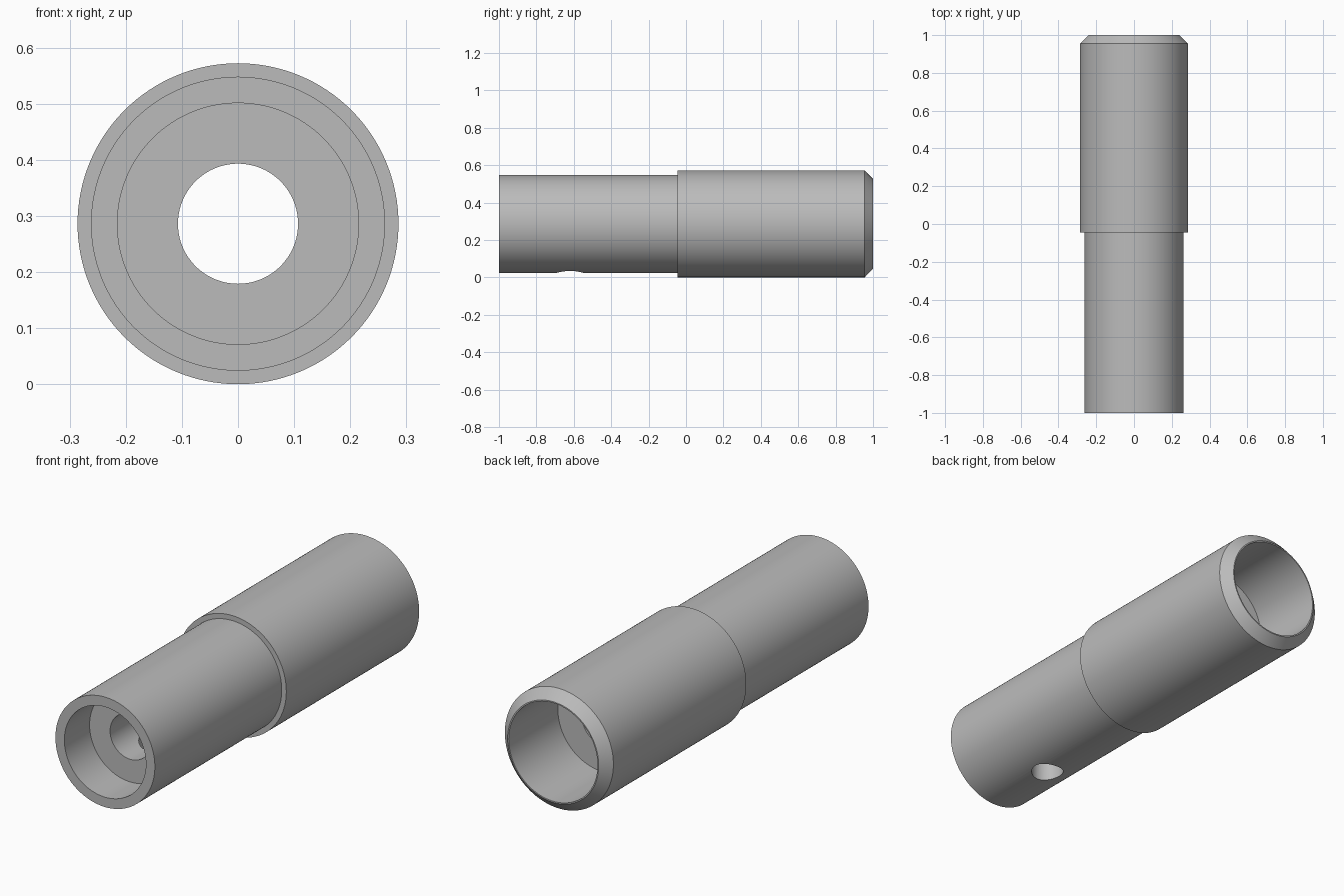
import bpy
import bmesh
import math
from mathutils import Vector

cube = bpy.data.objects.get("Cube")
if cube:
    bpy.data.objects.remove(cube, do_unlink=True)

AXIS_Z = 0.286
SEGMENTS = 128

metal = bpy.data.materials.new("grey_metal")
metal.use_nodes = True
grey = (0.5, 0.5, 0.5, 1.0)
metal.diffuse_color = grey
metal.node_tree.nodes["Principled BSDF"].inputs["Base Color"].default_value = grey


def lathe(name, profile):
    """Revolve a closed (radius, y) profile about the long axis."""
    bm = bmesh.new()
    rings = []
    for i in range(SEGMENTS):
        a = math.tau * i / SEGMENTS
        rings.append([bm.verts.new((r * math.cos(a), y, AXIS_Z + r * math.sin(a)))
                      for r, y in profile])
    n = len(profile)
    for i in range(SEGMENTS):
        cur, nxt = rings[i], rings[(i + 1) % SEGMENTS]
        for j in range(n):
            k = (j + 1) % n
            bm.faces.new((cur[j], cur[k], nxt[k], nxt[j]))
    bmesh.ops.recalc_face_normals(bm, faces=bm.faces[:])
    mesh = bpy.data.meshes.new(name)
    bm.to_mesh(mesh)
    bm.free()
    obj = bpy.data.objects.new(name, mesh)
    bpy.context.collection.objects.link(obj)
    mesh.materials.append(metal)
    return obj


# Stepped sleeve: outside from front to back, then the bores back to front
sleeve = lathe("stepped_sleeve", [
    (0.262, -1.0), (0.262, -0.045), (0.286, -0.045), (0.286, 0.955),
    (0.24, 1.0), (0.234, 1.0), (0.234, 0.63),
    (0.107, 0.63), (0.107, -0.81), (0.215, -0.81), (0.215, -1.0),
])

# Radial hole from the underside into the centre bore
bpy.ops.mesh.primitive_cylinder_add(vertices=48, radius=0.073, depth=0.386,
                                    location=(0, -0.62, AXIS_Z - 0.193))
cutter = bpy.context.object
cutter.name = "radial_hole_cutter"
cutter.hide_render = True
cutter.data.materials.append(metal)

cut = sleeve.modifiers.new("radial_hole", "BOOLEAN")
cut.operation = "DIFFERENCE"
cut.solver = "EXACT"
cut.object = cutter

bpy.ops.object.select_all(action="DESELECT")
sleeve.select_set(True)
bpy.context.view_layer.objects.active = sleeve
bpy.ops.object.modifier_apply(modifier=cut.name)
bpy.data.objects.remove(cutter, do_unlink=True)

# Smooth round walls, crisp machined edges
bpy.ops.object.shade_smooth_by_angle(angle=math.radians(30))
